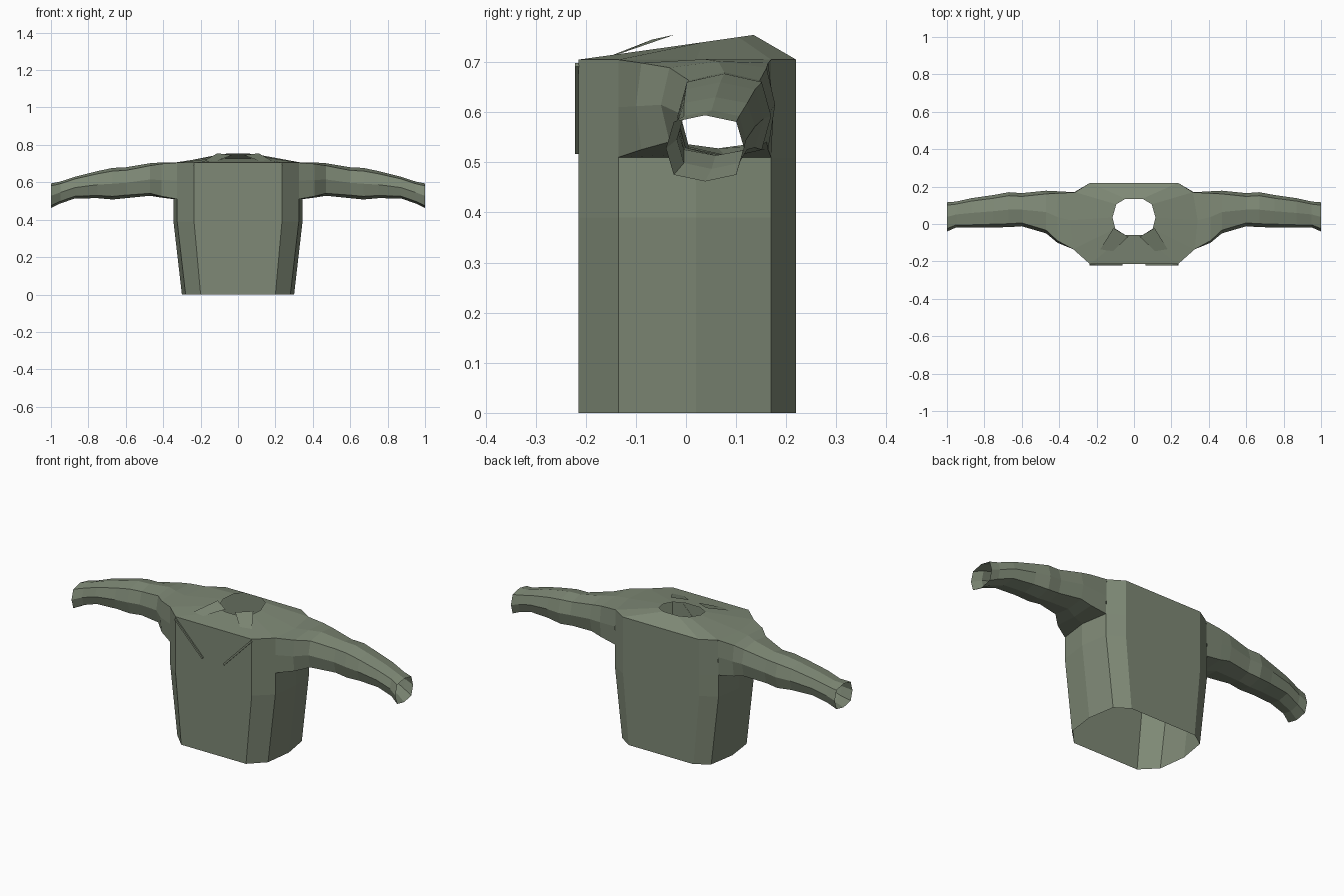
import bpy, bmesh
from mathutils import Vector

if "Cube" in bpy.data.objects:
    bpy.data.objects.remove(bpy.data.objects["Cube"])

cloth = bpy.data.materials.new("olive grey cloth")
cloth.use_nodes = True
colour = (0.21, 0.25, 0.18, 1)
cloth.diffuse_color = colour
cloth.node_tree.nodes["Principled BSDF"].inputs["Base Color"].default_value = colour


def finish(name, bm, mirror=False, recalc=True):
    if recalc:
        bmesh.ops.recalc_face_normals(bm, faces=bm.faces)
    mesh = bpy.data.meshes.new(name)
    bm.to_mesh(mesh)
    bm.free()
    mesh.materials.append(cloth)
    obj = bpy.data.objects.new(name, mesh)
    bpy.context.collection.objects.link(obj)
    if mirror:
        obj.modifiers.new("Mirror", 'MIRROR').use_clip = False
    return obj


def loft(rings, skip=lambda level, side: False):
    """Open tube of quads through closed rings of equal length."""
    bm = bmesh.new()
    loops = [[bm.verts.new(p) for p in ring] for ring in rings]
    n = len(rings[0])
    for k in range(len(loops) - 1):
        for i in range(n):
            if not skip(k, i):
                j = (i + 1) % n
                bm.faces.new((loops[k][i], loops[k][j], loops[k + 1][j], loops[k + 1][i]))
    return bm


def both_sides(half):
    return half + [(-x, y, z) for x, y, z in reversed(half)]


# Body: hem, waist, armpit, shoulder and neck rings, open at hem, neck and armholes
depths = (-0.215, -0.135, 0.02, 0.17, 0.22)
hem = (0.20, 0.28, 0.30, 0.275, 0.20)
chest = (0.235, 0.325, 0.345, 0.32, 0.235)
shoulder = (0.235, 0.325, 0.34, 0.315, 0.235)
levels = [(hem, 0), (chest, 0.39), (chest, 0.51), (shoulder, 0.705)]
rings = [both_sides([(x, y, z) for x, y in zip(xs, depths)]) for xs, z in levels]
neck = [(0.045, -0.06), (0.10, -0.025), (0.115, 0.035), (0.095, 0.105), (0.045, 0.135)]
rings.append(both_sides([(x, y, 0.735 + 0.143 * y) for x, y in neck]))
armholes = (1, 2, 6, 7)
finish("jacket_body", loft(rings, lambda k, i: k == 2 and i in armholes))

# Sleeves: x, front y, back y, bottom z, top z, corner fullness
stations = [
    (0.41, -0.10, 0.175, 0.518, 0.706, 0.92),
    (0.47, -0.05, 0.178, 0.528, 0.702, 0.85),
    (0.60, -0.012, 0.165, 0.515, 0.680, 0.80),
    (0.67, -0.017, 0.170, 0.508, 0.677, 0.80),
    (0.75, -0.018, 0.155, 0.515, 0.660, 0.80),
    (0.87, -0.020, 0.138, 0.514, 0.630, 0.80),
    (0.95, -0.018, 0.120, 0.487, 0.604, 0.80),
    (1.00, -0.040, 0.116, 0.462, 0.594, 0.80),
]
octagon = [(-1, -1), (0, -1), (1, -1), (1, 0), (1, 1), (0, 1), (-1, 1), (-1, 0)]
armhole = [(chest[1], -0.135, 0.51), (chest[2], 0.02, 0.51), (chest[3], 0.17, 0.51),
           (0.318, 0.17, 0.61), (shoulder[3], 0.17, 0.705), (shoulder[2], 0.02, 0.705),
           (shoulder[1], -0.135, 0.705), (0.325, -0.135, 0.61)]
sleeve = [armhole]
for x, y0, y1, z0, z1, full in stations:
    cy, cz, hy, hz = (y0 + y1) / 2, (z0 + z1) / 2, (y1 - y0) / 2, (z1 - z0) / 2
    ring = []
    for a, b in octagon:
        f = full if a and b else 1
        ring.append((x, cy + a * hy * f, cz + b * hz * f))
    sleeve.append(ring)
finish("sleeves", loft(sleeve), mirror=True)

# Collar flaps: folded leaves rising from the yoke to the neck
bm = bmesh.new()
flap = [(0.03, -0.068, 0.745), (0.11, -0.022, 0.755), (0.18, -0.135, 0.716), (0.115, -0.147, 0.714)]
bm.faces.new([bm.verts.new(p) for p in flap])
finish("collar_flaps", bm, mirror=True, recalc=False)

# Chest seams: thin slanting strips on the front
bm = bmesh.new()
start, end = Vector((0.235, -0.218, 0.695)), Vector((0.065, -0.218, 0.52))
along = (end - start).normalized()
across = along.cross(Vector((0, 1, 0))) * 0.005
out = Vector((0, 0.004, 0))
bmesh.ops.create_cube(bm, size=2)
for v in bm.verts:
    a, b, c = v.co
    v.co = (start if a < 0 else end) + across * b + out * c
finish("chest_seams", bm, mirror=True)
